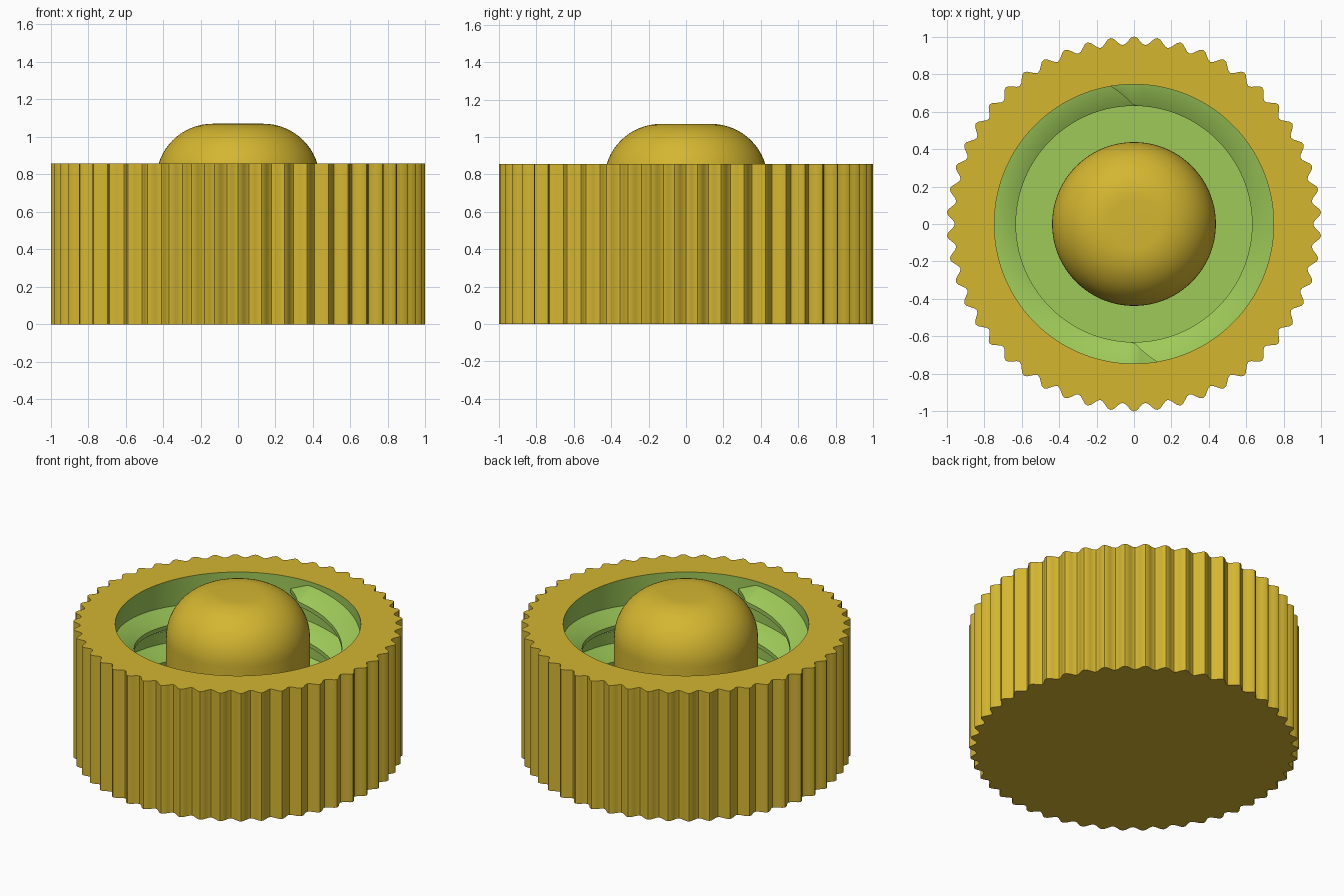
import bpy, bmesh, math

if "Cube" in bpy.data.objects:
    bpy.data.objects.remove(bpy.data.objects["Cube"])

TAU = 2 * math.pi
HEIGHT = 0.857      # top of the ribbed cap
FLOOR = 0.10        # floor inside the cap
BORE = 0.745        # inner wall radius
CREST = 0.63        # thread crest radius
TEETH = 50
N = TEETH * 8


def material(name, rgb):
    mat = bpy.data.materials.new(name)
    mat.diffuse_color = (*rgb, 1)
    mat.use_nodes = True
    mat.node_tree.nodes["Principled BSDF"].inputs["Base Color"].default_value = mat.diffuse_color
    return mat


gold = material("mustard_yellow", (0.658, 0.468, 0.03))
green = material("leaf_green", (0.342, 0.591, 0.10))


def finish(name, bm, mats, angle=30):
    bmesh.ops.recalc_face_normals(bm, faces=bm.faces)
    mesh = bpy.data.meshes.new(name)
    bm.to_mesh(mesh)
    bm.free()
    for m in mats:
        mesh.materials.append(m)
    obj = bpy.data.objects.new(name, mesh)
    bpy.context.collection.objects.link(obj)
    bpy.ops.object.select_all(action='DESELECT')
    obj.select_set(True)
    bpy.context.view_layer.objects.active = obj
    bpy.ops.object.shade_smooth_by_angle(angle=math.radians(angle))
    return obj


def ring(bm, radius, z, n):
    """Closed loop; radius is a function of the angle from +y."""
    out = []
    for i in range(n):
        a = TAU * i / n
        r = radius(a)
        out.append(bm.verts.new((r * math.sin(a), r * math.cos(a), z)))
    return out


def bridge(bm, a, b, index=0, closed=True):
    n = len(a)
    for i in range(n if closed else n - 1):
        j = (i + 1) % n
        bm.faces.new((a[i], a[j], b[j], b[i])).material_index = index


# ribbed cap with a green bore
bm = bmesh.new()
rib = lambda a: 0.978 + 0.022 * math.cos(TEETH * a)
bore = lambda a: BORE
bottom = ring(bm, rib, 0, N)
top = ring(bm, rib, HEIGHT, N)
lip = ring(bm, bore, HEIGHT, N)
base = ring(bm, bore, FLOOR, N)
bm.faces.new(bottom)
bridge(bm, bottom, top)
bridge(bm, top, lip)
bridge(bm, lip, base, 1)
bm.faces.new(base).material_index = 1
finish("ribbed_cap", bm, [gold, green])

# two-start internal thread, tapered at both ends
LEAD, TURNS, STEPS = 0.48, 1.22, 200
START_Z = 0.765
TAPER = math.radians(9.5)


def thread(name, start):
    bm = bmesh.new()
    sections = []
    for i in range(STEPS + 1):
        t = TURNS * TAU * i / STEPS
        a = start - TAPER + t                 # clockwise going down
        z = START_Z - LEAD * t / TAU
        k = max(0.02, min(1, t / TAPER, (TURNS * TAU - t) / TAPER))
        crest = BORE - (BORE - CREST) * k
        flank, flat = 0.066 * k, 0.014
        profile = [(BORE + 0.01, z + flat + flank), (BORE, z + flat + flank),
                   (crest, z + flat), (crest, z - flat),
                   (BORE, z - flat - flank), (BORE + 0.01, z - flat - flank)]
        sections.append([bm.verts.new((r * math.sin(a), r * math.cos(a), h))
                         for r, h in profile])
    for s, e in zip(sections, sections[1:]):
        bridge(bm, s, e)
    bm.faces.new(sections[0])
    bm.faces.new(sections[-1])
    finish(name, bm, [green])


thread("thread_a", 0)
thread("thread_b", math.pi)

# central plug with a broad rounded top
bm = bmesh.new()
R, FILLET, TOP = 0.437, 0.302, 1.07
profile = [(R, FLOOR - 0.02)]
for i in range(17):
    a = math.pi / 2 * i / 16
    profile.append((R - FILLET + FILLET * math.cos(a),
                    TOP - FILLET + FILLET * math.sin(a)))
loops = [ring(bm, lambda a, r=r: r, z, 96) for r, z in profile]
for lo, hi in zip(loops, loops[1:]):
    bridge(bm, lo, hi)
bm.faces.new(loops[0])
bm.faces.new(loops[-1])
finish("center_plug", bm, [gold])
